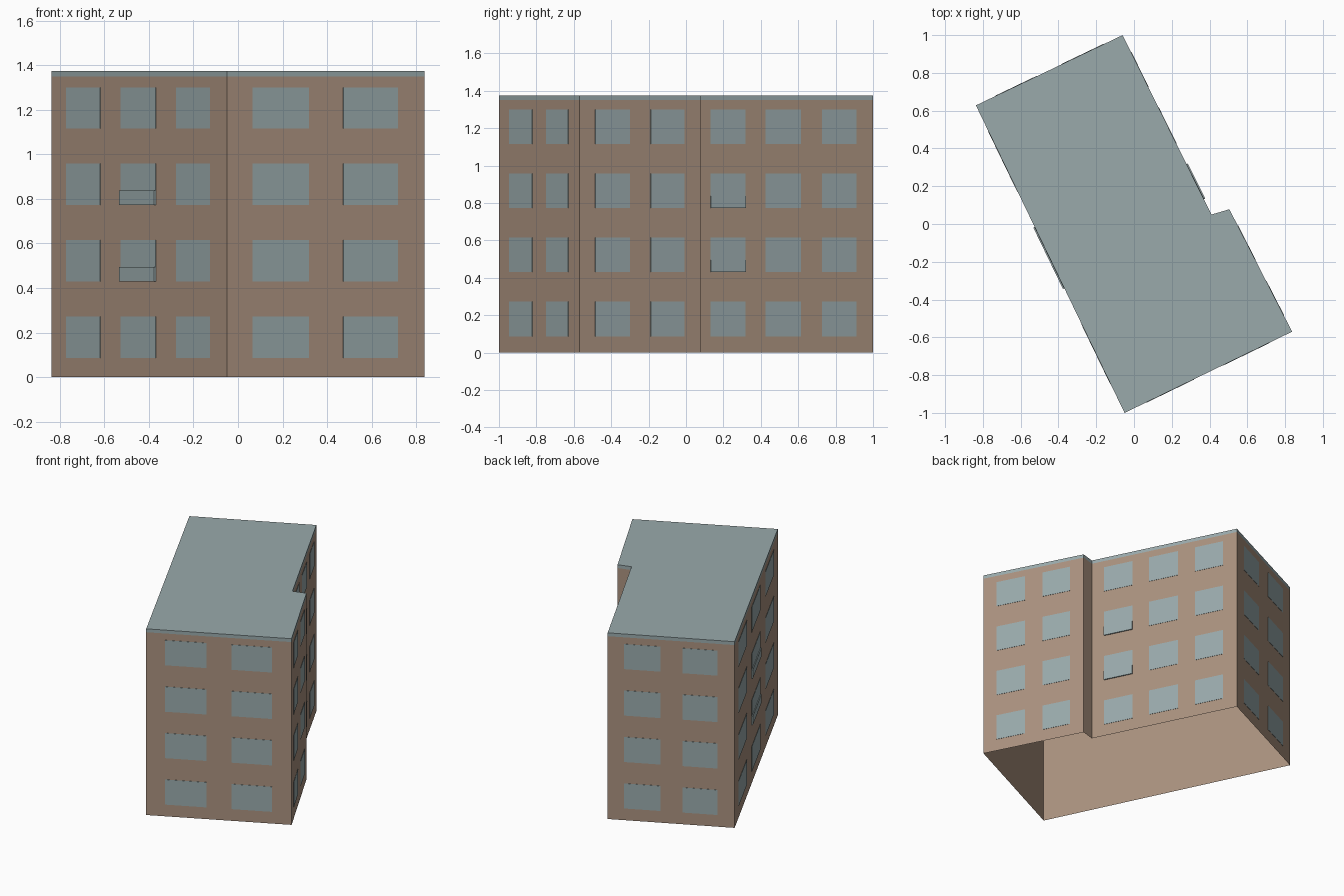
import bpy, bmesh
from mathutils import Vector

if "Cube" in bpy.data.objects:
    bpy.data.objects.remove(bpy.data.objects["Cube"], do_unlink=True)


def material(name, rgb):
    m = bpy.data.materials.new(name)
    m.use_nodes = True
    m.diffuse_color = (*rgb, 1)
    m.node_tree.nodes["Principled BSDF"].inputs["Base Color"].default_value = (*rgb, 1)
    return m


BROWN = material("brown render", (0.40, 0.285, 0.21))
GREY = material("blue grey", (0.32, 0.40, 0.41))

# Footprint, counter-clockwise from the front corner
C, D, E = Vector((-0.05, -1.0, 0)), Vector((0.837, -0.57, 0)), Vector((0.505, 0.078, 0))
F, A, B = Vector((0.41, 0.05, 0)), Vector((-0.06, 1.0, 0)), Vector((-0.837, 0.628, 0))
OUTLINE = [C, D, E, F, A, B]
EAVES, TOP = 1.35, 1.375
SILLS = [0.087 + 0.343 * i for i in range(4)]
WINDOW_H, RAIL_H = 0.185, 0.065


def make_object(name, bm, mats):
    mesh = bpy.data.meshes.new(name)
    bm.to_mesh(mesh)
    bm.free()
    for m in mats:
        mesh.materials.append(m)
    ob = bpy.data.objects.new(name, mesh)
    bpy.context.scene.collection.objects.link(ob)
    return ob


def prism_sides(bm, z0, z1):
    low = [bm.verts.new((p.x, p.y, z0)) for p in OUTLINE]
    high = [bm.verts.new((p.x, p.y, z1)) for p in OUTLINE]
    n = len(OUTLINE)
    for i in range(n):
        j = (i + 1) % n
        bm.faces.new((low[i], low[j], high[j], high[i]))
    return high


def panel(bm, p, q, t0, t1, z0, z1, offset):
    """Thin plate on the wall from p to q, between fractions t0 and t1."""
    d = q - p
    normal = Vector((d.y, -d.x, 0)).normalized()
    a, b = p.lerp(q, t0), p.lerp(q, t1)
    back = [Vector((v.x, v.y, z)) for v, z in ((a, z0), (b, z0), (b, z1), (a, z1))]
    inner = [bm.verts.new(v) for v in back]
    outer = [bm.verts.new(v + normal * offset) for v in back]
    bm.faces.new(outer)
    for i in range(4):
        j = (i + 1) % 4
        bm.faces.new((inner[i], inner[j], outer[j], outer[i]))


# Walls, open underneath
bm = bmesh.new()
prism_sides(bm, 0, EAVES)
make_object("walls", bm, [BROWN])

# Roof with its thin edge band
bm = bmesh.new()
bm.faces.new(prism_sides(bm, EAVES, TOP))
make_object("roof", bm, [GREY])

# Windows in four storeys on each main wall
PAIR = [(0.13, 0.415), (0.588, 0.865)]
TRIPLE = [(0.085, 0.28), (0.395, 0.595), (0.712, 0.905)]
WALLS = {
    "front_windows": (C, D, PAIR),
    "left_front_windows": (D, E, PAIR),
    "left_back_windows": (F, A, TRIPLE),
    "back_windows": (A, B, PAIR),
    "right_windows": (B, C, TRIPLE),
}
for name, (p, q, bays) in WALLS.items():
    bm = bmesh.new()
    for sill in SILLS:
        for t0, t1 in bays:
            panel(bm, p, q, t0, t1, sill, sill + WINDOW_H, 0.002)
    make_object(name, bm, [GREY])

# Shallow balcony rails on the two middle storeys
for name, p, q, (t0, t1) in (("right_rails", B, C, TRIPLE[1]),
                             ("left_rails", F, A, TRIPLE[0])):
    bm = bmesh.new()
    for sill in SILLS[1:3]:
        panel(bm, p, q, t0, t1, sill, sill + RAIL_H, 0.008)
    make_object(name, bm, [GREY])
